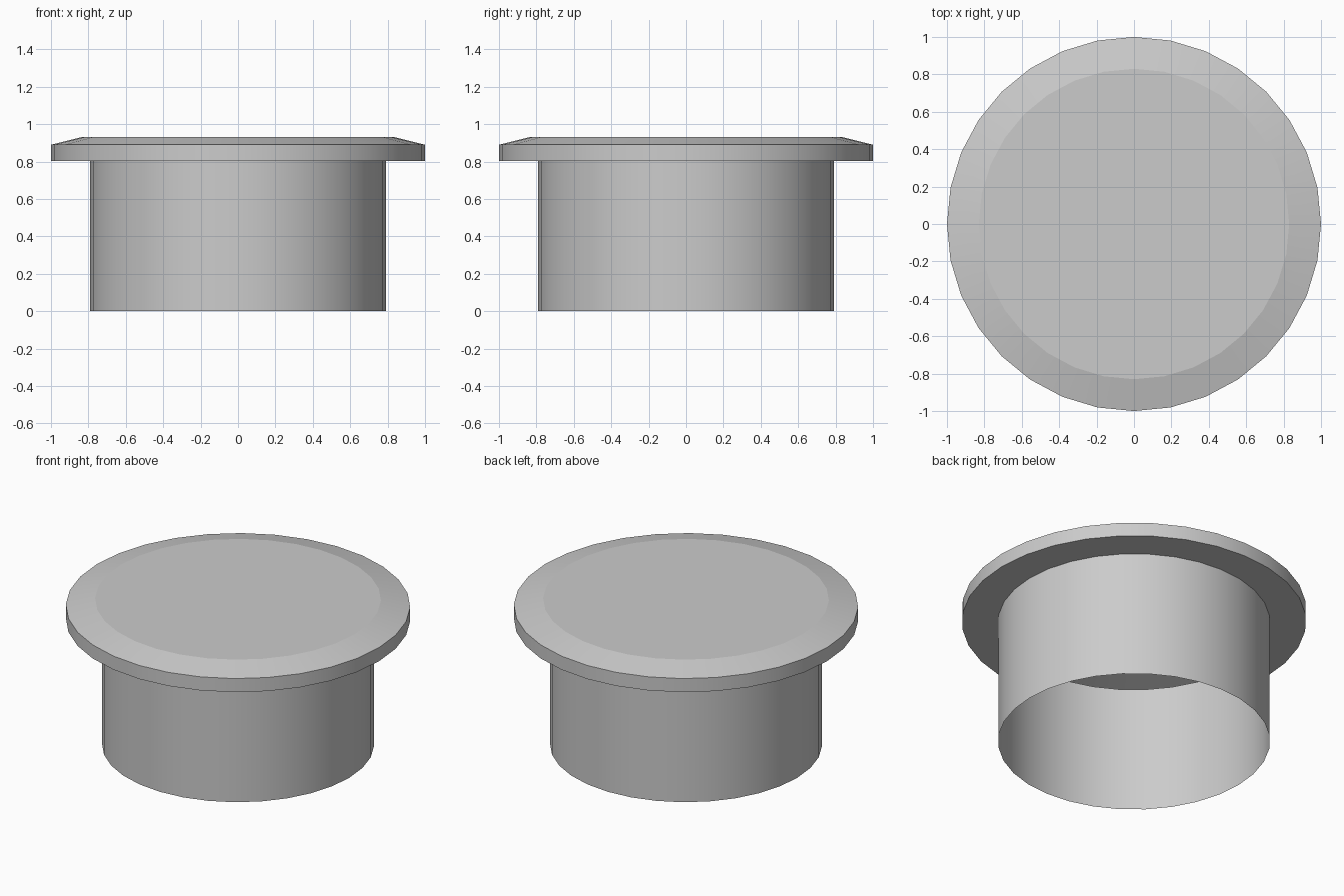
import bpy, bmesh, math

if "Cube" in bpy.data.objects:
    bpy.data.objects.remove(bpy.data.objects["Cube"])

SIDES = 32


def lathe(name, profile, cap_top=False):
    """Revolve (radius, z) points around z as a thin shell."""
    bm = bmesh.new()
    rings = []
    for r, z in profile:
        rings.append([bm.verts.new((r * math.cos(2 * math.pi * i / SIDES),
                                    r * math.sin(2 * math.pi * i / SIDES), z))
                      for i in range(SIDES)])
    for low, high in zip(rings, rings[1:]):
        for i in range(SIDES):
            j = (i + 1) % SIDES
            bm.faces.new((low[i], low[j], high[j], high[i]))
    if cap_top:
        bm.faces.new(rings[-1])
    mesh = bpy.data.meshes.new(name)
    bm.to_mesh(mesh)
    bm.free()
    obj = bpy.data.objects.new(name, mesh)
    bpy.context.collection.objects.link(obj)
    bpy.ops.object.select_all(action='DESELECT')
    obj.select_set(True)
    bpy.context.view_layer.objects.active = obj
    # keeps the shallow chamfer crisp while smoothing around the sides
    bpy.ops.object.shade_smooth_by_angle(angle=math.radians(12))
    return obj


# Open-bottomed tube
lathe("tube", [(0.79, 0.0), (0.79, 0.803)])

# Hollow flanged cap with a chamfered top edge
lathe("flanged_cap", [(0.79, 0.803), (1.0, 0.803), (1.0, 0.89), (0.83, 0.932)],
      cap_top=True)
